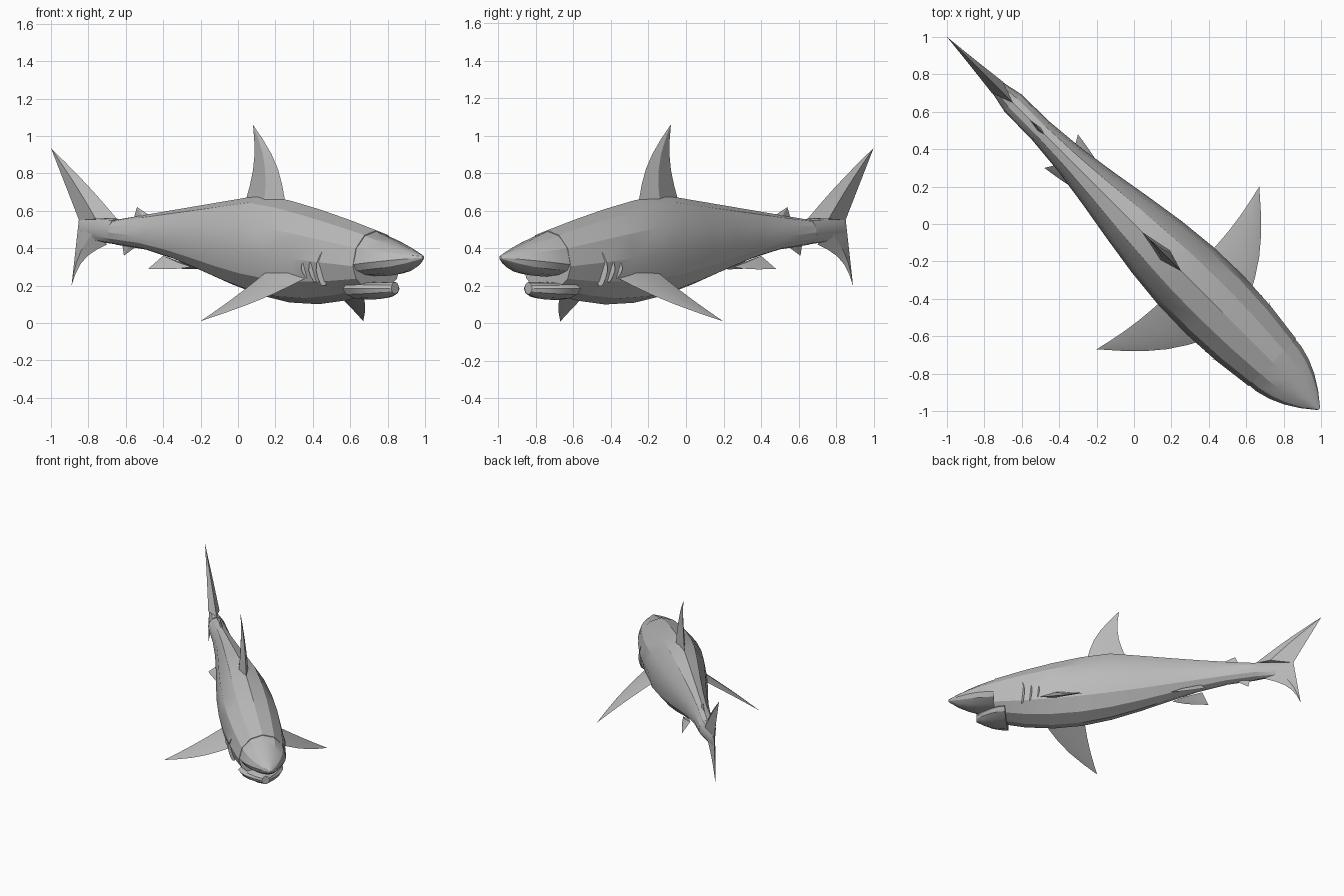
import bpy, bmesh
from math import sin, cos, pi, tau, radians
from mathutils import Vector

if "Cube" in bpy.data.objects:
    bpy.data.objects.remove(bpy.data.objects["Cube"])

shade = (.5, .5, .5, 1)
grey = bpy.data.materials.new("shark_grey")
grey.use_nodes = True
grey.diffuse_color = shade
grey.node_tree.nodes["Principled BSDF"].inputs["Base Color"].default_value = shade


def place(point):
    """Turn (along the diagonal body axis, sideways, up) into world space."""
    along, sideways, up = point
    return Vector((along + sideways, sideways - along, up))


def loft(name, rings):
    """Skin closed rings of points, cap both ends and weld pinched tips."""
    bm = bmesh.new()
    loops = [[bm.verts.new(place(point)) for point in ring] for ring in rings]
    for ring, following in zip(loops, loops[1:]):
        for i in range(len(ring)):
            bm.faces.new((ring[i - 1], ring[i], following[i], following[i - 1]))
    bm.faces.new(loops[0])
    bm.faces.new(loops[-1])
    bmesh.ops.remove_doubles(bm, verts=bm.verts, dist=.002)
    bmesh.ops.recalc_face_normals(bm, faces=bm.faces)
    mesh = bpy.data.meshes.new(name)
    bm.to_mesh(mesh)
    bm.free()
    mesh.materials.append(grey)
    part = bpy.data.objects.new(name, mesh)
    bpy.context.collection.objects.link(part)
    bpy.ops.object.select_all(action="DESELECT")
    part.select_set(True)
    bpy.context.view_layer.objects.active = part
    bpy.ops.object.shade_smooth_by_angle(angle=radians(25))


def hull(name, start, end, steps, rule, sides=12):
    """Loft rings whose half width, top, widest height and bottom follow a rule."""
    rings = []
    for step in range(steps + 1):
        fraction = step / steps
        along = start + (end - start) * fraction
        width, top, middle, bottom = rule(along, fraction)
        ring = []
        for i in range(sides):
            angle = tau * i / sides
            reach = top - middle if cos(angle) > 0 else middle - bottom
            ring.append((along, width * sin(angle), middle + reach * cos(angle)))
        rings.append(ring)
    loft(name, rings)


def fin(name, lead, trail, tip, thickness, front_bow=0, rear_bow=0, normal=(0, 1, 0), steps=5):
    """Taper a diamond section from the root chord to the tip, with bowed edges."""
    lead, trail, tip, normal = map(Vector, (lead, trail, tip, normal))
    chord = lead - trail
    rings = []
    for step in range(steps + 1):
        fraction = step / steps
        bow = chord * sin(pi * fraction)
        front = lead.lerp(tip, fraction) + bow * front_bow
        rear = trail.lerp(tip, fraction) + bow * rear_bow
        crest = front.lerp(rear, .4)
        offset = normal * thickness * (1 - fraction)
        rings.append([front, crest + offset, rear, crest - offset])
    loft(name, rings)


def body_rule(along, fraction):
    """Ridge peaks under the dorsal fin; girth and belly swell toward the head."""
    ahead = along - .13
    top = .685 - (.36 * ahead ** 1.3 if ahead > 0 else -.17 * ahead)
    width = .1 + .055 * cos(pi * (along - .4))
    bottom = .26 - .16 * cos(pi * (along - .4) / 1.1)
    return width, top, .4 - .13 * along, bottom


def snout_rule(along, fraction):
    width = .125 - .12 * fraction ** 2
    return width, .5 - .14 * fraction, .31 + .04 * fraction, .25 + .09 * fraction ** 3


def jaw_rule(along, fraction):
    return .12 - .1 * fraction ** 2, .22, .185, .125 + .03 * fraction ** 3


def tail_stock_rule(along, fraction):
    return .045 - .04 * fraction, .56, .48 + .02 * fraction, .42 + .03 * fraction


# Body, head and tail stock
hull("body", -.65, .74, 9, body_rule)
hull("upper_snout", .72, .99, 5, snout_rule)
hull("lower_jaw", .68, .84, 4, jaw_rule)
hull("tail_stock", -.65, -.84, 2, tail_stock_rule)

# Fins on the centre line
fin("dorsal_fin", lead=(.25, 0, .66), trail=(.04, 0, .65), tip=(.08, 0, 1.06),
    thickness=.025, front_bow=.16, rear_bow=.12)
fin("second_dorsal_fin", lead=(-.45, 0, .56), trail=(-.56, 0, .55), tip=(-.54, 0, .62), thickness=.01)
fin("anal_fin", lead=(-.53, 0, .42), trail=(-.62, 0, .43), tip=(-.61, 0, .36), thickness=.01)
fin("upper_tail_lobe", lead=(-.65, 0, .56), trail=(-.85, 0, .55), tip=(-1, 0, .935),
    thickness=.03, front_bow=.05)
fin("lower_tail_lobe", lead=(-.7, 0, .42), trail=(-.85, 0, .56), tip=(-.89, 0, .2),
    thickness=.02, front_bow=-.2)

# Paired fins and gill flaps
for side, sign in (("left", 1), ("right", -1)):
    fin(side + "_pectoral_fin", lead=(.5, .12 * sign, .25), trail=(.28, .12 * sign, .28),
        tip=(.235, .435 * sign, .01), thickness=.02, front_bow=.14, rear_bow=.04,
        normal=(0, .4 * sign, .9))
    fin(side + "_pelvic_fin", lead=(-.2, .05 * sign, .3), trail=(-.36, .04 * sign, .36),
        tip=(-.39, .09 * sign, .29), thickness=.01, front_bow=.1)
    for number in range(3):
        along = .59 - .04 * number
        half_height = .1 - .02 * number
        fin(f"{side}_gill_flap_{number + 1}",
            lead=(along - .01, .135 * sign, .3 - half_height),
            trail=(along, .12 * sign, .3 - half_height),
            tip=(along, .13 * sign, .3 + half_height),
            thickness=.004, front_bow=1.4)
